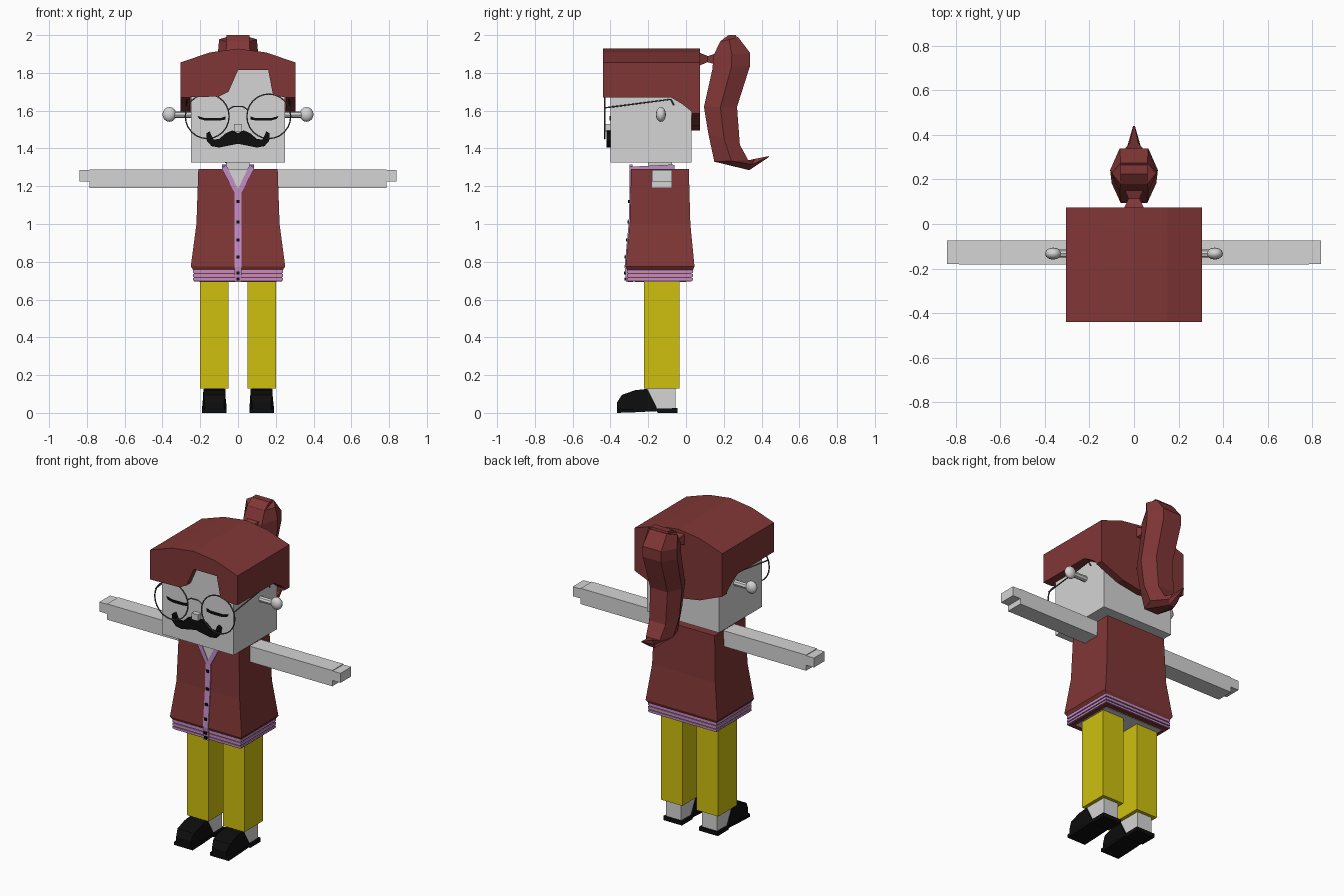
import bpy, bmesh, math
from mathutils import Matrix, Vector

if "Cube" in bpy.data.objects:
    bpy.data.objects.remove(bpy.data.objects["Cube"])


def material(name, r, g, b):
    m = bpy.data.materials.new(name)
    m.use_nodes = True
    m.diffuse_color = (r, g, b, 1)
    bsdf = next(n for n in m.node_tree.nodes if n.type == "BSDF_PRINCIPLED")
    bsdf.inputs["Base Color"].default_value = (r, g, b, 1)
    return m


RED = material("maroon", 0.22, 0.037, 0.037)
GREY = material("light grey", 0.66, 0.66, 0.66)
YELLOW = material("yellow", 0.62, 0.53, 0.005)
PINK = material("lilac", 0.55, 0.27, 0.56)
BLACK = material("black", 0.004, 0.004, 0.004)
WIRE = material("dark grey", 0.09, 0.09, 0.09)


def finish(name, bm, mat, mirror=False):
    bmesh.ops.recalc_face_normals(bm, faces=bm.faces)
    mesh = bpy.data.meshes.new(name)
    bm.to_mesh(mesh)
    bm.free()
    mesh.materials.append(mat)
    ob = bpy.data.objects.new(name, mesh)
    bpy.context.collection.objects.link(ob)
    if mirror:
        ob.modifiers.new("Mirror", "MIRROR").use_mirror_merge = False
    return ob


def loft(name, rings, mat, mirror=False):
    """Skin a list of equal-length rings and cap both ends."""
    bm = bmesh.new()
    rows = [[bm.verts.new(p) for p in ring] for ring in rings]
    n = len(rows[0])
    for a, b in zip(rows, rows[1:]):
        for i in range(n):
            j = (i + 1) % n
            bm.faces.new((a[i], a[j], b[j], b[i]))
    bm.faces.new(rows[0])
    bm.faces.new(rows[-1])
    return finish(name, bm, mat, mirror)


def prism(name, outline, axis, lo, hi, mat, mirror=False):
    """Extrude a 2D outline along x (y,z points) or y (x,z points)."""
    def place(p, d):
        return (d, p[0], p[1]) if axis == "x" else (p[0], d, p[1])
    return loft(name, [[place(p, d) for p in outline] for d in (lo, hi)], mat, mirror)


def box(name, x, y, z, mat, mirror=False):
    corners = [(x[0], z[0]), (x[1], z[0]), (x[1], z[1]), (x[0], z[1])]
    return prism(name, corners, "y", y[0], y[1], mat, mirror)


def rect(w, y0, y1, z):
    return [(-w, y0, z), (w, y0, z), (w, y1, z), (-w, y1, z)]


def wire(name, points, radius=0.004, cyclic=False, mirror=False):
    curve = bpy.data.curves.new(name, "CURVE")
    curve.dimensions = "3D"
    curve.bevel_depth = radius
    curve.bevel_resolution = 1
    spline = curve.splines.new("POLY")
    spline.points.add(len(points) - 1)
    for p, co in zip(spline.points, points):
        p.co = (*co, 1)
    spline.use_cyclic_u = cyclic
    curve.materials.append(WIRE)
    ob = bpy.data.objects.new(name, curve)
    bpy.context.collection.objects.link(ob)
    if mirror:
        ob.modifiers.new("Mirror", "MIRROR").use_mirror_merge = False
    return ob


# Head and neck
box("head", (-0.25, 0.25), (-0.4, 0.03), (1.325, 1.86), GREY)
box("neck", (-0.06, 0.06), (-0.2, -0.075), (1.2, 1.34), GREY)

# Ears: short stalk and a rounded knob
bm = bmesh.new()
bmesh.ops.create_uvsphere(bm, u_segments=12, v_segments=8, radius=1,
                          matrix=Matrix.Translation((0.363, -0.133, 1.58)) @ Matrix.Diagonal((0.037, 0.027, 0.039, 1)))
for f in bm.faces:
    f.smooth = True
finish("ear_knob", bm, GREY, True)
bm = bmesh.new()
bmesh.ops.create_cone(bm, cap_ends=True, segments=8, radius1=0.018, radius2=0.018, depth=0.1,
                      matrix=Matrix.Translation((0.29, -0.133, 1.578)) @ Matrix.Rotation(math.pi / 2, 4, "Y"))
finish("ear_stalk", bm, GREY, True)

# Hair cap: arched crown, fringe with a notch, sides and back
prism("hair_crown", [(-0.305, 1.83), (0.305, 1.83), (0.305, 1.855), (0.15, 1.908), (0, 1.928),
                     (-0.15, 1.908), (-0.305, 1.855)], "y", -0.44, 0.075, RED)
prism("hair_fringe", [(-0.305, 1.83), (-0.305, 1.67), (-0.1, 1.675), (-0.05, 1.7), (0, 1.815), (0.16, 1.815),
                      (0.185, 1.685), (0.25, 1.67), (0.305, 1.67), (0.305, 1.83)], "y", -0.44, -0.4, RED)
prism("hair_side", [(-0.44, 1.83), (-0.44, 1.67), (-0.08, 1.67), (-0.02, 1.635), (0.03, 1.595), (0.075, 1.585),
                    (0.075, 1.83)], "x", 0.255, 0.305, RED, True)
prism("hair_back", [(-0.305, 1.83), (-0.305, 1.585), (-0.15, 1.52), (0, 1.495), (0.15, 1.52),
                    (0.305, 1.585), (0.305, 1.83)], "y", 0.03, 0.075, RED)

# Ponytail: hourglass tie, then a hexagonal lock with a flicked tip
loft("hair_tie", [[(-w, y, 1.873 - h), (w, y, 1.873 - h), (w, y, 1.873 + h), (-w, y, 1.873 + h)]
                  for y, w, h in ((0.07, 0.045, 0.035), (0.115, 0.025, 0.016), (0.16, 0.045, 0.03))], RED)
tail = [((0.18, 1.965), (0.275, 1.99), 0.1), ((0.145, 1.89), (0.34, 1.905), 0.107),
        ((0.14, 1.82), (0.34, 1.84), 0.107), ((0.095, 1.62), (0.27, 1.62), 0.1),
        ((0.118, 1.48), (0.285, 1.42), 0.095), ((0.15, 1.33), (0.33, 1.337), 0.08),
        ((0.335, 1.285), (0.365, 1.345), 0.03), ((0.435, 1.352), (0.44, 1.36), 0.005)]
rings = []
for (fy, fz), (by, bz), w in tail:
    my, mz, n = (fy + by) / 2, (fz + bz) / 2, w * 0.6
    rings.append([(-n, fy, fz), (n, fy, fz), (w, my, mz), (n, by, bz), (-n, by, bz), (-w, my, mz)])
loft("ponytail", rings, RED)
loft("ponytail_top", [rect(0.06, 0.18, 0.275, 1.966), rect(0.06, 0.225, 0.265, 2.0)], RED)

# Face: closed eyes, nose, moustache
prism("closed_eye", [(0.065, 1.57), (0.09, 1.562), (0.18, 1.562), (0.215, 1.572), (0.205, 1.556),
                     (0.17, 1.547), (0.1, 1.547), (0.065, 1.553)], "y", -0.406, -0.398, BLACK, True)
box("nose", (-0.022, 0.022), (-0.43, -0.39), (1.49, 1.53), GREY)
prism("moustache", [(0, 1.48), (0.03, 1.496), (0.065, 1.48), (0.1, 1.45), (0.13, 1.447), (0.15, 1.49),
                    (0.168, 1.48), (0.165, 1.44), (0.14, 1.412), (0.1, 1.405), (0.05, 1.415), (0, 1.425)],
      "y", -0.42, -0.398, BLACK, True)

# Round wire glasses
turns = [2 * math.pi * i / 24 for i in range(24)]
wire("glasses_rim", [(0.163 + 0.116 * math.cos(t), -0.43, 1.57 + 0.118 * math.sin(t)) for t in turns],
     cyclic=True, mirror=True)
wire("glasses_bridge", [(-0.052, -0.43, 1.605), (-0.025, -0.43, 1.622), (0.025, -0.43, 1.622), (0.052, -0.43, 1.605)])
wire("glasses_temple", [(0.275, -0.43, 1.615), (0.272, -0.08, 1.66), (0.268, -0.065, 1.63)], mirror=True)

# Jacket, flared towards the hem
loft("jacket", [rect(0.21, -0.29, 0.015, 1.29), rect(0.22, -0.298, 0.023, 1.0),
                rect(0.25, -0.32, 0.045, 0.775), rect(0.236, -0.31, 0.036, 0.755)], RED)

# Striped waistband and the body seen underneath it
stripes = [PINK, RED, PINK, RED, PINK, RED]
top = 0.757
for i, (mat, h) in enumerate(zip(stripes, (0.016, 0.006, 0.016, 0.006, 0.012, 0.006))):
    out = 0.006 if mat is PINK else 0
    box("waistband_%d" % i, (-0.232 - out, 0.232 + out), (-0.306 - out, 0.03 + out), (top - h, top), mat)
    top -= h
box("hips", (-0.205, 0.205), (-0.27, 0), (0.692, 0.72), GREY)

# Open neck, collar, placket and buttons
prism("neck_opening", [(-0.062, 1.292), (0, 1.17), (0.062, 1.292)], "y", -0.296, -0.28, GREY)
prism("collar_edge", [(0, 1.165), (0.018, 1.165), (0.085, 1.29), (0.065, 1.315), (0.055, 1.3), (0, 1.185)],
      "y", -0.3, -0.284, PINK, True)
prism("collar_side", [(-0.298, 1.285), (-0.07, 1.285), (-0.07, 1.315), (-0.298, 1.303)],
      "x", 0.062, 0.085, PINK, True)
box("collar_back", (-0.085, 0.085), (-0.075, -0.06), (1.285, 1.312), PINK)
prism("placket", [(-0.298, 1.18), (-0.304, 1.0), (-0.325, 0.775), (-0.316, 0.692), (-0.28, 0.692), (-0.27, 1.18)],
      "x", -0.018, 0.018, PINK)
for i, (z, y) in enumerate([(1.12, -0.3), (1.01, -0.304), (0.915, -0.312), (0.825, -0.32),
                            (0.74, -0.322), (0.71, -0.319)]):
    box("button_%d" % i, (-0.009, 0.009), (y - 0.006, y + 0.01), (z - 0.008, z + 0.008), BLACK)

# Arms and hands
box("arm", (0.2, 0.785), (-0.183, -0.073), (1.19, 1.289), GREY, True)
box("hand", (0.78, 0.84), (-0.18, -0.073), (1.225, 1.285), GREY, True)

# Trousers, ankles and shoes
box("trouser_leg", (0.05, 0.2), (-0.222, -0.035), (0.13, 0.7), YELLOW, True)
box("ankle", (0.072, 0.178), (-0.21, -0.055), (0.02, 0.14), GREY, True)
shoe = prism("shoe", [(-0.365, 0.012), (-0.365, 0.055), (-0.34, 0.095), (-0.27, 0.12), (-0.205, 0.127),
                      (-0.185, 0.09), (-0.155, 0.03), (-0.155, 0.008)], "x", 0.06, 0.19, BLACK, True)
for v in shoe.data.vertices:
    inset = 0.78 if v.co.y < -0.35 else 0.9 if v.co.z > 0.08 else 1
    v.co.x = 0.125 + (v.co.x - 0.125) * inset
prism("shoe_sole", [(-0.365, 0), (-0.25, 0.004), (-0.155, 0.01), (-0.15, 0), (-0.045, 0), (-0.045, 0.025),
                    (-0.365, 0.02)], "x", 0.06, 0.19, BLACK, True)
